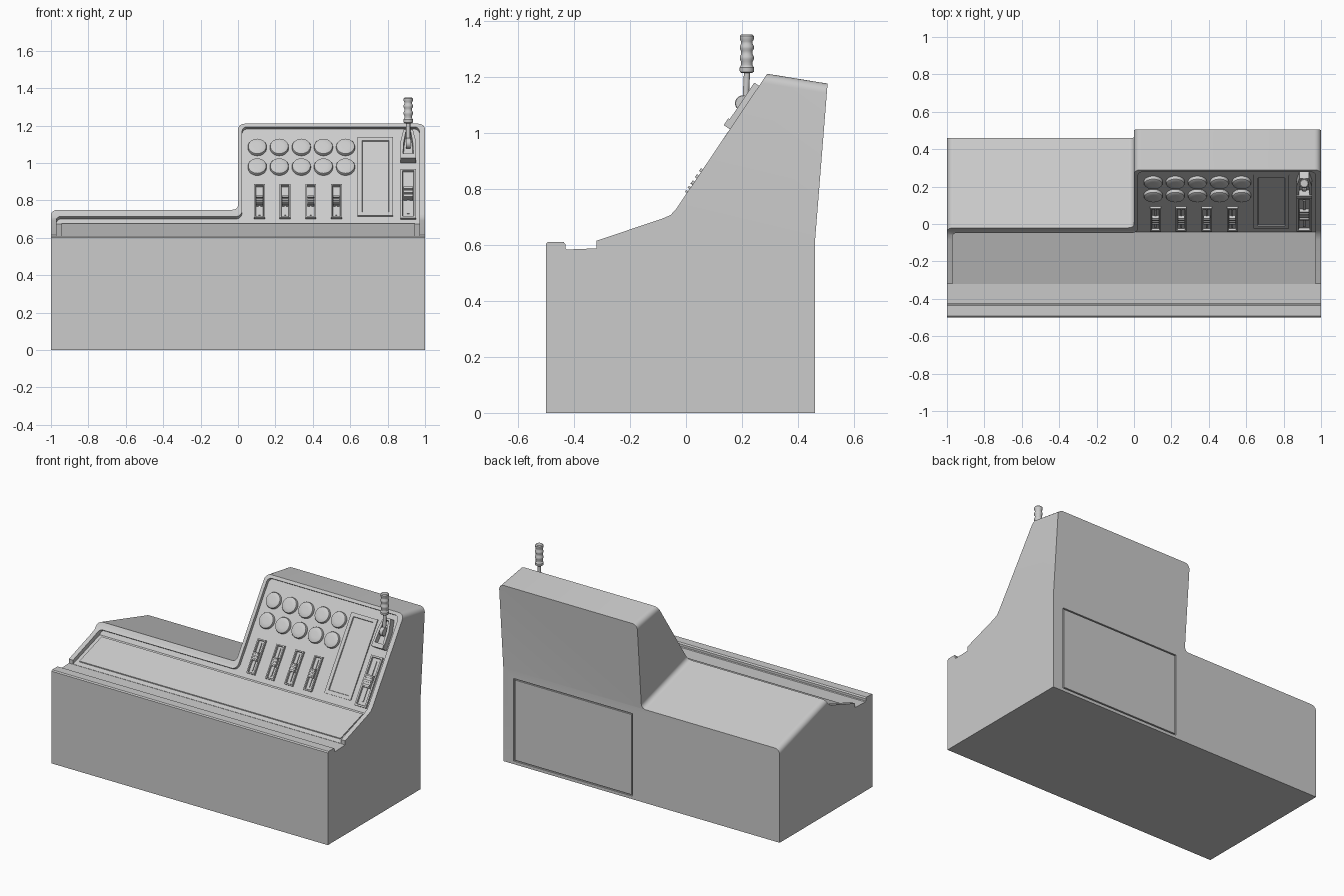
import bpy, bmesh, math
from mathutils import Vector, Matrix

if "Cube" in bpy.data.objects:
    bpy.data.objects.remove(bpy.data.objects["Cube"])

# ---------- helpers ----------
def finish(name, bm, mat=None, smooth=True):
    bmesh.ops.recalc_face_normals(bm, faces=bm.faces)
    me = bpy.data.meshes.new(name)
    bm.to_mesh(me)
    bm.free()
    ob = bpy.data.objects.new(name, me)
    bpy.context.collection.objects.link(ob)
    if mat:
        ob.matrix_world = mat
    if smooth:
        smooth_obj(ob)
    return ob

def activate(ob):
    bpy.ops.object.select_all(action='DESELECT')
    ob.select_set(True)
    bpy.context.view_layer.objects.active = ob

def smooth_obj(ob):
    activate(ob)
    bpy.ops.object.shade_smooth_by_angle(angle=math.radians(30))

def loft(name, a, b):
    bm = bmesh.new()
    va, vb = [bm.verts.new(p) for p in a], [bm.verts.new(p) for p in b]
    n = len(a)
    bm.faces.new(va)
    bm.faces.new(vb)
    for i in range(n):
        bm.faces.new((va[i], va[(i + 1) % n], vb[(i + 1) % n], vb[i]))
    return finish(name, bm, smooth=False)

def side_prism(name, prof, x):
    return loft(name, [(-x, y, z) for y, z in prof], [(x, y, z) for y, z in prof])

def front_prism(name, outline, y0, y1, shear):
    return loft(name, *[[(x, y, shear(z, y)) for x, z in outline] for y in (y0, y1)])

def rounded(pts, n=6):
    out = []
    for i, (x, z, r) in enumerate(pts):
        p = Vector((x, z))
        if not r:
            out.append(p)
            continue
        a = p + (Vector(pts[i - 1][:2]) - p).normalized() * r
        b = p + (Vector(pts[(i + 1) % len(pts)][:2]) - p).normalized() * r
        for k in range(n + 1):
            t = k / n * math.pi / 2
            out.append(p + (a - p) * (1 - math.sin(t)) + (b - p) * (1 - math.cos(t)))
    return out

def boolean(ob, cutter, op):
    cutter.hide_render = True
    m = ob.modifiers.new(op, 'BOOLEAN')
    m.object, m.operation, m.solver = cutter, op, 'EXACT'
    activate(ob)
    bpy.ops.object.modifier_apply(modifier=m.name)
    bpy.data.objects.remove(cutter)

def box(name, lo, hi):
    return side_shift(name, lo, hi)

def side_shift(name, lo, hi):
    r = lambda z: [(lo[0], lo[1], z), (hi[0], lo[1], z), (hi[0], hi[1], z), (lo[0], hi[1], z)]
    return loft(name, r(lo[2]), r(hi[2]))

# ---------- console body: side profile crossed with stepped front outline ----------
body = side_prism("console_body", [
    (-.5, 0), (.46, 0), (.46, .61), (.516, 1.31), (.357, 1.31), (-.035, .728), (-.055, .706),
    (-.085, .693), (-.32, .614), (-.32, .587), (-.425, .583), (-.43, .587), (-.43, .602),
    (-.437, .61), (-.493, .61), (-.5, .603)], 1.2)

def roof(z, y):
    if z < .1:
        return z
    return z - .163 * (y - .29) if z > 1 else z - .29 * (y + .02)

outline = rounded([(-1, -.1, 0), (1, -.1, 0), (1, 1.21, .035), (0, 1.21, .035),
                   (0, .75, .03), (-1, .75, .035)])
boolean(body, front_prism("outline_cutter", outline, -.6, .6, roof), 'INTERSECT')

# recess for desk and control panel, leaving a rim
recess = side_prism("recess_cutter", [(-.325, .587), (-.044, .675), (.45, 1.41), (-.325, 1.41)], 1.2)
inner = rounded([(-.97, .3, 0), (.97, .3, 0), (.97, 1.193, .025), (.022, 1.193, .025),
                 (.022, .712, .035), (-.97, .712, .02)])
rim_wall = lambda z, y: z - .67 * (y - ((z - .705) * .673 - .05))
boolean(recess, front_prism("rim_cutter", inner, -.4, .35, rim_wall), 'INTERSECT')
boolean(body, recess, 'DIFFERENCE')

# rear service hatch with a gap around it
boolean(body, box("hatch_cutter", (.065, .45, .02), (.925, .5, .56)), 'DIFFERENCE')
smooth_obj(body)
box("service_hatch", (.073, .44, .028), (.917, .46, .552))

# thin raised desk plate on the shallow slope
side_prism("desk_plate", [(-.29, .59), (-.06, .66), (-.06, .676), (-.29, .604)], .945)

# ---------- control panel parts: u = x, v = up the slope, n = outwards ----------
PANEL = Matrix(((1, 0, 0, 0), (0, .558, -.83, -.044), (0, .83, .558, .675), (0, 0, 0, 1)))
up = lambda z: (z - .675) / .83

def plate(name, pts, n0, n1, border=0, depth=0):
    bm = bmesh.new()
    f = bm.faces.new([bm.verts.new((x, up(z), n0)) for x, z in pts])
    ext = bmesh.ops.extrude_face_region(bm, geom=[f])['geom']
    bmesh.ops.translate(bm, vec=(0, 0, n1 - n0), verts=[g for g in ext if isinstance(g, bmesh.types.BMVert)])
    bmesh.ops.recalc_face_normals(bm, faces=bm.faces)
    if border:
        top = max(bm.faces, key=lambda q: q.calc_center_median().z)
        bmesh.ops.inset_individual(bm, faces=[top], thickness=border)
        bmesh.ops.inset_individual(bm, faces=[top], thickness=.003, depth=-depth)
    return finish(name, bm, PANEL)

def rect(cx, cz, w, h):
    return [(cx - w / 2, cz - h / 2), (cx + w / 2, cz - h / 2), (cx + w / 2, cz + h / 2), (cx - w / 2, cz + h / 2)]

def lathe(name, prof, mat, seg=32):
    bm = bmesh.new()
    rings = [[bm.verts.new((r * math.cos(2 * math.pi * k / seg), r * math.sin(2 * math.pi * k / seg), z))
              for k in range(seg)] for r, z in prof]
    for a, b in zip(rings, rings[1:]):
        for k in range(seg):
            bm.faces.new((a[k], a[(k + 1) % seg], b[(k + 1) % seg], b[k]))
    bm.faces.new(rings[0])
    bm.faces.new(rings[-1])
    return finish(name, bm, mat)

# two rows of round buttons
for z in (1.08, .975):
    for i in range(5):
        lathe("round_button", [(.05, -.004), (.05, .014), (.048, .018), (.043, .021), (.02, .022)],
              PANEL @ Matrix.Translation((.103 + .118 * i, up(z), 0)))

# sliders: framed slot with a ribbed knob
def slider(name, cx, cz, w, h, border, kz, kh):
    plate(name + "_frame", rect(cx, cz, w, h), -.004, .014, border, .012)
    plate(name + "_rail", rect(cx, cz, w * .16, h * .8), 0, .008)
    plate(name + "_knob", rect(cx, kz, w * .62, kh), 0, .022)
    for s in (-1, 0, 1):
        plate(name + "_knob_rib", rect(cx, kz + s * kh * .33, w * .62, kh * .16), .02, .03)

for i in range(4):
    slider("small_slider", .115 + .137 * i, .79, .058, .18, .011, .79, .045)
slider("large_slider", .91, .83, .082, .262, .015, .83, .065)

# display screen
plate("display_frame", rect(.735, .925, .19, .42), -.004, .008, .032, .006)

# lever base, pivot, shaft and grip
plate("lever_base", [(.868, 1.0), (.952, 1.0), (.952, 1.09), (.935, 1.155), (.885, 1.155), (.868, 1.09)],
      -.004, .042, .018, .03)
plate("lever_base_foot", rect(.91, 1.012, .082, .024), 0, .048)
lathe("lever_pivot", [(.026, -.012), (.028, -.009), (.028, .009), (.026, .012)],
      Matrix.Translation((.91, .203, 1.105)) @ Matrix.Rotation(math.pi / 2, 4, 'Y'))
a, b = Vector((.91, .212, 1.1)), Vector((.91, .218, 1.22))
lathe("lever_shaft", [(.011, 0), (.011, (b - a).length)],
      Matrix.Translation(a) @ (b - a).to_track_quat('Z', 'Y').to_matrix().to_4x4(), 16)
lathe("lever_grip", [(.018, 0), (.025, .005), (.026, .02), (.021, .028), (.021, .042), (.025, .05),
                     (.025, .06), (.021, .067), (.021, .08), (.025, .087), (.025, .097), (.021, .104),
                     (.021, .114), (.025, .121), (.025, .132), (.02, .138)],
      Matrix.Translation((.91, .217, 1.212)), 24)
